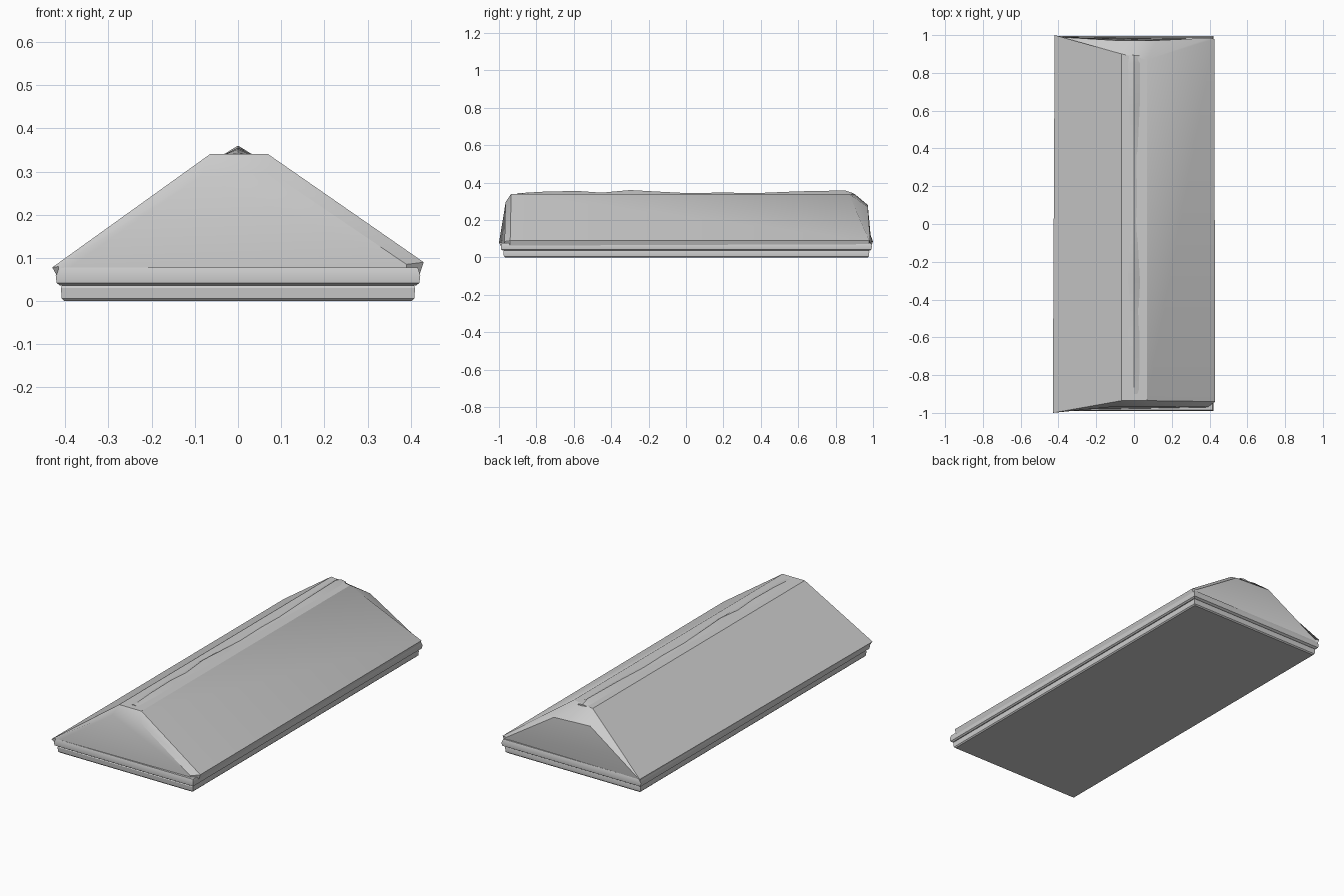
import bpy, math


def loft(name, rings, smooth=30):
    """Skin equal-length closed rings and cap both ends."""
    n = len(rings[0])
    verts = [p for r in rings for p in r]
    faces = [(i * n + j, i * n + (j + 1) % n, (i + 1) * n + (j + 1) % n, (i + 1) * n + j)
             for i in range(len(rings) - 1) for j in range(n)]
    faces += [tuple(range(n))[::-1], tuple(range((len(rings) - 1) * n, len(rings) * n))]
    me = bpy.data.meshes.new(name)
    me.from_pydata(verts, [], faces)
    ob = bpy.data.objects.new(name, me)
    bpy.context.collection.objects.link(ob)
    bpy.ops.object.select_all(action='DESELECT')
    ob.select_set(True)
    bpy.context.view_layer.objects.active = ob
    bpy.ops.object.mode_set(mode='EDIT')
    bpy.ops.mesh.select_all(action='SELECT')
    bpy.ops.mesh.normals_make_consistent(inside=False)
    bpy.ops.object.mode_set(mode='OBJECT')
    bpy.ops.object.shade_smooth_by_angle(angle=math.radians(smooth))
    return ob


def rect(hx, y0, y1, z):
    return [(-hx, y0, z), (hx, y0, z), (hx, y1, z), (-hx, y1, z)]


# Base slab, narrowing to a groove under the moulding
loft("base_slab", [rect(0.402, -0.968, 0.972, 0.0), rect(0.408, -0.974, 0.978, 0.006),
                   rect(0.41, -0.976, 0.98, 0.03), rect(0.405, -0.97, 0.975, 0.042)])

# Rounded moulding under the eaves
loft("eaves_moulding", [rect(0.412, -0.978, 0.982, 0.036), rect(0.42, -0.988, 0.992, 0.042),
                        rect(0.422, -0.99, 0.994, 0.06), rect(0.416, -0.984, 0.988, 0.078)])

# Pitched roof with chamfered gables and one swept front corner
loft("pitched_roof", [
    [(-0.415, -0.985, 0.06), (-0.415, -0.985, 0.08), (-0.085, -0.965, 0.29),
     (0.08, -0.965, 0.295), (0.39, -0.97, 0.085), (0.39, -0.97, 0.06)],
    [(-0.42, -0.99, 0.06), (-0.43, -1.0, 0.078), (-0.065, -0.935, 0.34),
     (0.07, -0.935, 0.34), (0.43, -0.94, 0.09), (0.42, -0.94, 0.06)],
    [(-0.415, 0.99, 0.06), (-0.42, 1.0, 0.085), (-0.065, 0.9, 0.34),
     (0.07, 0.87, 0.34), (0.425, 0.98, 0.09), (0.415, 0.975, 0.06)],
    [(-0.4, 0.985, 0.06), (-0.4, 0.99, 0.085), (-0.1, 0.972, 0.28),
     (0.12, 0.972, 0.27), (0.4, 0.985, 0.09), (0.4, 0.98, 0.06)],
])

# Worn ridge strip: (y, half width, height)
stations = [(-0.9, 0.03, 0.343), (-0.75, 0.034, 0.352), (-0.58, 0.034, 0.355),
            (-0.45, 0.028, 0.346), (-0.3, 0.036, 0.36), (-0.1, 0.025, 0.349),
            (0.02, 0.018, 0.343), (0.2, 0.022, 0.347), (0.36, 0.022, 0.343),
            (0.6, 0.034, 0.353), (0.85, 0.035, 0.358), (0.895, 0.028, 0.343)]
loft("ridge_strip", [[(-w, y, 0.334), (w, y, 0.334), (w, y, 0.338),
                      (0, y, h), (-w, y, 0.338)] for y, w, h in stations])
